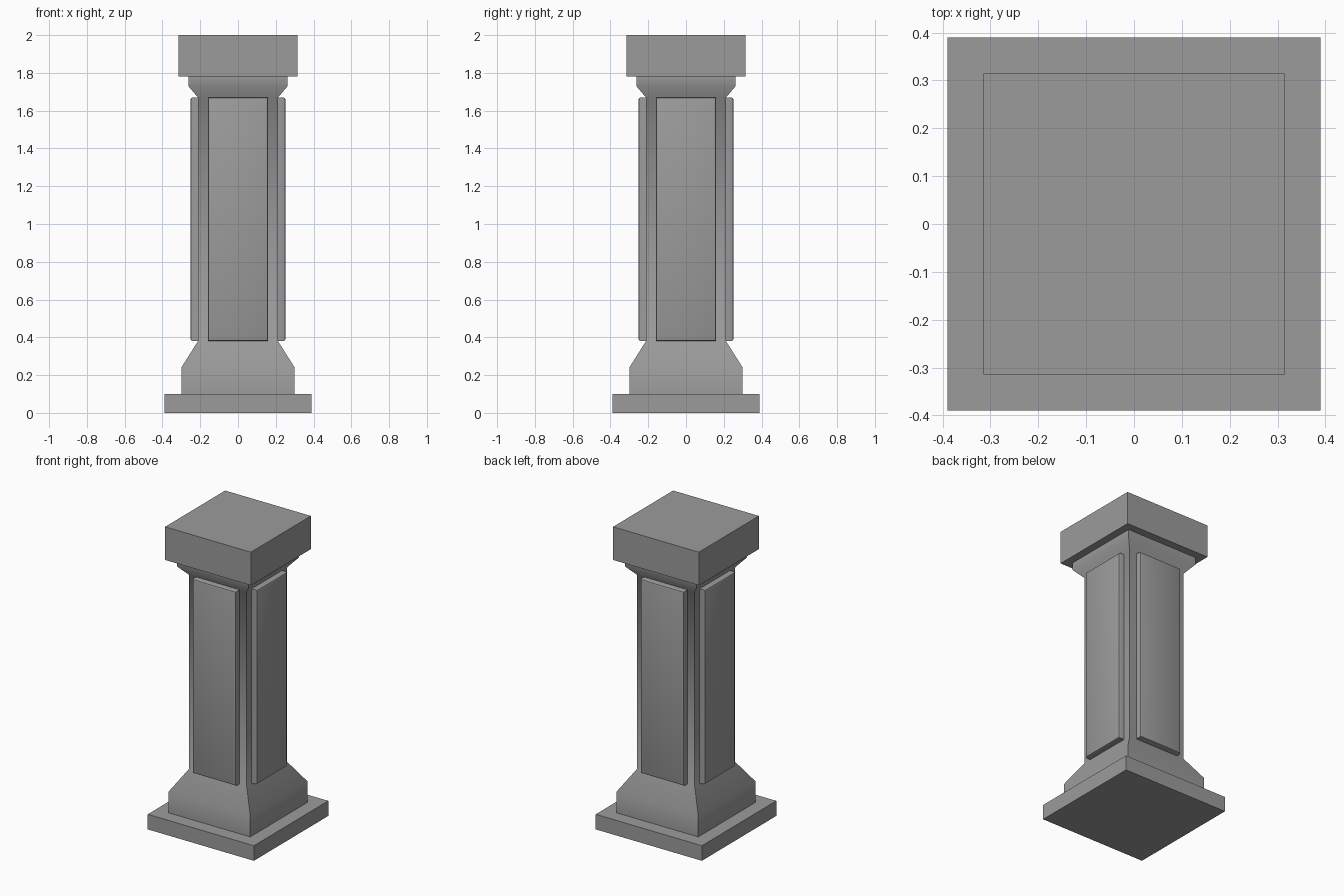
import bpy, bmesh, math
from mathutils import Matrix

if "Cube" in bpy.data.objects:
    bpy.data.objects.remove(bpy.data.objects["Cube"], do_unlink=True)

stone = bpy.data.materials.new("grey stone")
stone.use_nodes = True
color = (0.33, 0.33, 0.33, 1)
stone.diffuse_color = color
stone.node_tree.nodes["Principled BSDF"].inputs["Base Color"].default_value = color


def finish(name, bm):
    bmesh.ops.recalc_face_normals(bm, faces=bm.faces)
    mesh = bpy.data.meshes.new(name)
    bm.to_mesh(mesh)
    bm.free()
    mesh.materials.append(stone)
    obj = bpy.data.objects.new(name, mesh)
    bpy.context.collection.objects.link(obj)
    return obj


def smooth(obj, degrees):
    bpy.ops.object.select_all(action="DESELECT")
    obj.select_set(True)
    bpy.context.view_layer.objects.active = obj
    bpy.ops.object.shade_smooth_by_angle(angle=math.radians(degrees))


def square_loft(name, profile):
    """Stack square rings given as (half width, height)."""
    bm = bmesh.new()
    rings = [[bm.verts.new((sx * h, sy * h, z))
              for sx, sy in ((-1, -1), (1, -1), (1, 1), (-1, 1))]
             for h, z in profile]
    for low, high in zip(rings, rings[1:]):
        for i in range(4):
            j = (i + 1) % 4
            bm.faces.new((low[i], low[j], high[j], high[i]))
    bm.faces.new(rings[0][::-1])
    bm.faces.new(rings[-1])
    return finish(name, bm)


def panel(name, angle):
    """Raised panel with a softened rim, turned to one side of the shaft."""
    bm = bmesh.new()
    bmesh.ops.create_cube(bm, size=1)
    bmesh.ops.scale(bm, vec=(0.32, 0.06, 1.29), verts=bm.verts)
    bmesh.ops.translate(bm, vec=(0, -0.222, 1.025), verts=bm.verts)
    rim = [e for e in bm.edges if all(v.co.y < -0.24 for v in e.verts)]
    bmesh.ops.bevel(bm, geom=rim, offset=0.013, segments=2,
                    profile=0.5, affect="EDGES")
    bm.transform(Matrix.Rotation(angle, 4, "Z"))
    smooth(finish(name, bm), 30)


# Plinth and top slab
square_loft("plinth", [(0.39, 0), (0.39, 0.1)])
square_loft("top_slab", [(0.315, 1.78), (0.315, 2)])

# Shaft with flared base and capital
shaft = square_loft("shaft", [(0.3, 0.1), (0.3, 0.24), (0.212, 0.38),
                              (0.212, 1.67), (0.263, 1.73), (0.263, 1.78)])
smooth(shaft, 60)

# One raised panel on each side
for i, side in enumerate(("front", "left", "back", "right")):
    panel(side + "_panel", i * math.pi / 2)
